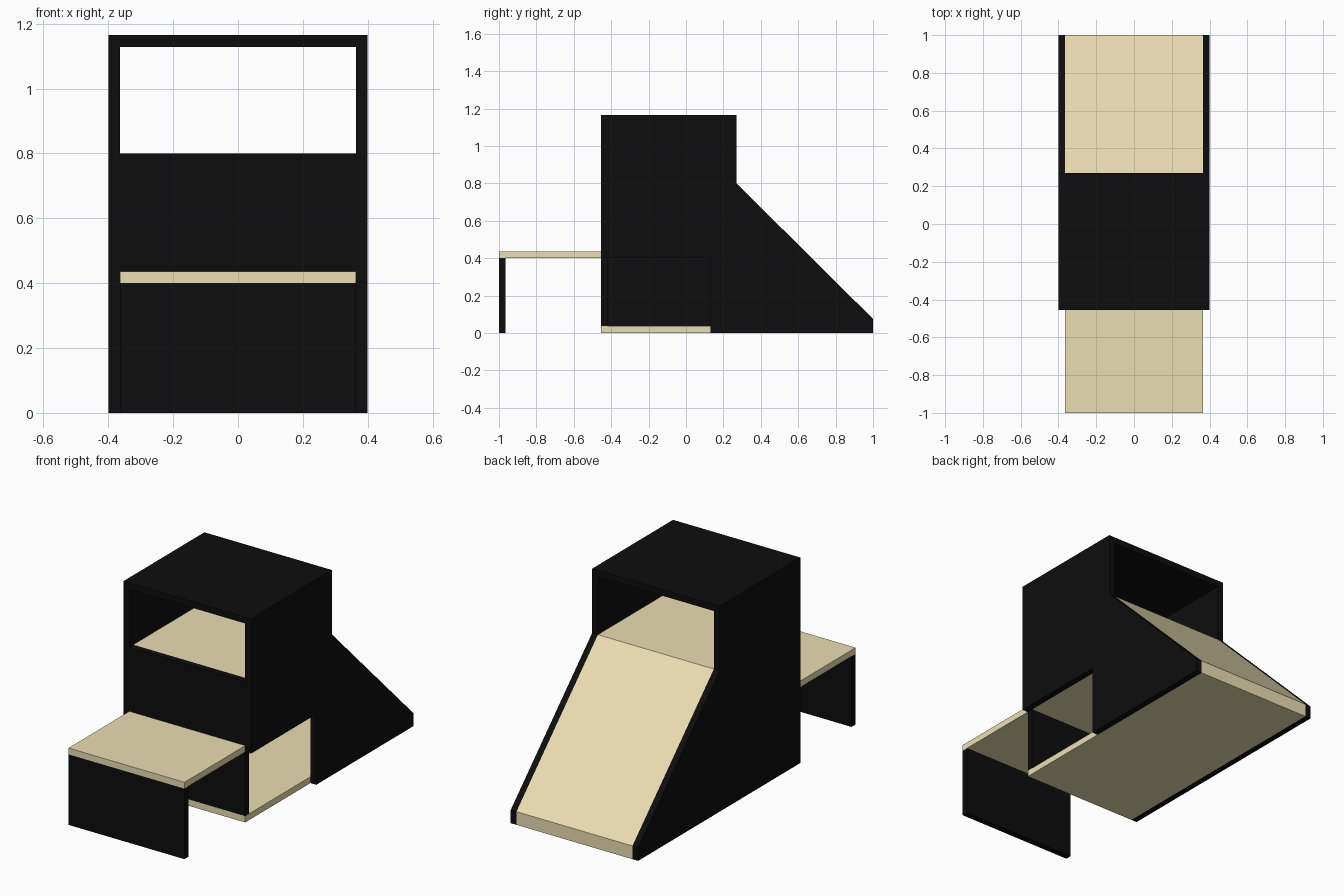
import bpy

if "Cube" in bpy.data.objects:
    bpy.data.objects.remove(bpy.data.objects["Cube"])

T = 0.036          # board thickness
W = 0.40           # half width over the side panels
IN = W - T         # half width between the side panels
FRONT, REAR = -0.455, 0.27   # tower depth
TOP, DECK, SEAT = 1.165, 0.80, 0.40
CUT = 0.13         # rear edge of the side opening


def material(name, rgb):
    m = bpy.data.materials.new(name)
    m.diffuse_color = (*rgb, 1)
    m.use_nodes = True
    m.node_tree.nodes["Principled BSDF"].inputs["Base Color"].default_value = m.diffuse_color
    return m


BLACK = material("black_board", (0.004, 0.004, 0.004))
WOOD = material("light_wood", (0.83, 0.73, 0.45))


def board(name, profile, x0, x1, mat):
    """Extrude a (y, z) profile from x0 to x1."""
    n = len(profile)
    verts = [(x, y, z) for x in (x0, x1) for y, z in profile]
    faces = [tuple(range(n))[::-1], tuple(range(n, 2 * n))]
    faces += [(i, (i + 1) % n, n + (i + 1) % n, n + i) for i in range(n)]
    mesh = bpy.data.meshes.new(name)
    mesh.from_pydata(verts, [], faces)
    mesh.materials.append(mat)
    mesh.update()
    obj = bpy.data.objects.new(name, mesh)
    bpy.context.collection.objects.link(obj)
    return obj


def panel(name, y0, y1, z0, z1, mat):
    """Rectangular board fitted between the side panels."""
    return board(name, [(y0, z0), (y1, z0), (y1, z1), (y0, z1)], -IN, IN, mat)


# Side panels: the left is solid, the right has a low opening
outline = [(1, 0), (1, 0.075), (REAR, DECK), (REAR, TOP), (FRONT, TOP)]
board("left_side", [(FRONT, 0)] + outline, -W, -IN, BLACK)
board("right_side", [(FRONT, SEAT), (CUT, SEAT), (CUT, 0)] + outline, IN, W, BLACK)

# Tower boards
panel("floor", FRONT, 1, 0, T, WOOD)
panel("front_wall", FRONT, FRONT + T, T, DECK, BLACK)
panel("deck", FRONT + T, REAR, DECK - T, DECK, WOOD)
panel("roof", FRONT, REAR, TOP - T, TOP, BLACK)

# Sloping slide, resting on the floor board
board("slide", [(REAR, DECK - 0.051), (0.988, T), (1, T), (1, 0.075), (REAR, DECK)],
      -IN, IN, WOOD)

# Bench reaching into the tower, with its front leg
panel("seat", -1, CUT, SEAT, SEAT + T, WOOD)
panel("front_leg", -1, -1 + T, 0, SEAT, BLACK)
